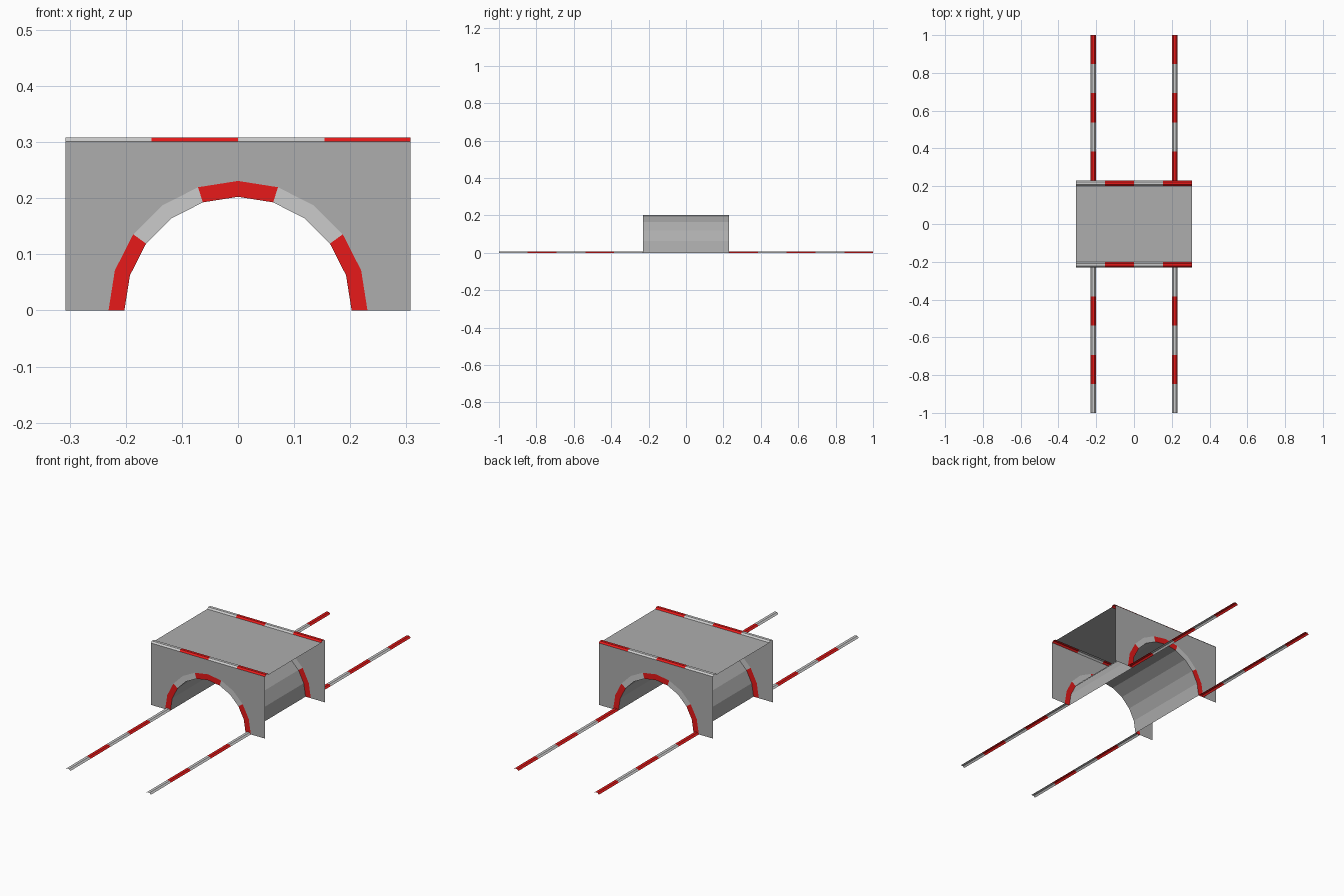
import bpy
from math import sin, cos, pi

if "Cube" in bpy.data.objects:
    bpy.data.objects.remove(bpy.data.objects["Cube"])

U = 2 / 13                 # length of one kerb stripe
END = 1.5 * U              # half depth of the bridge
HALF = 2 * U               # half width of the bridge
R_OUT, R_IN = 1.5 * U, 0.2025
DECK = 0.301
WIDTH = R_OUT - R_IN
# low trapezoid kerb section: (offset across, height)
KERB = [(0, 0), (0.0075, 0.0075), (WIDTH - 0.0075, 0.0075), (WIDTH, 0)]


def material(name, colour):
    m = bpy.data.materials.new(name)
    m.diffuse_color = (*colour, 1)
    m.use_nodes = True
    m.node_tree.nodes["Principled BSDF"].inputs["Base Color"].default_value = m.diffuse_color
    return m


RED = material("kerb_red", (0.8, 0.01, 0.01))
PALE = material("kerb_pale_grey", (0.62, 0.62, 0.62))
CONCRETE = material("concrete", (0.42, 0.42, 0.42))


def build(name, verts, faces, mats, indices=None):
    me = bpy.data.meshes.new(name)
    me.from_pydata(verts, [], faces)
    for m in mats:
        me.materials.append(m)
    if indices:
        me.polygons.foreach_set("material_index", indices)
    me.update()
    ob = bpy.data.objects.new(name, me)
    bpy.context.collection.objects.link(ob)
    return ob


def loft(name, rows, mats, pick=lambda k: 0):
    """Skin consecutive rows of points; pick(k) gives the material of span k."""
    n = len(rows[0])
    verts = [p for row in rows for p in row]
    faces, idx = [], []
    for k in range(len(rows) - 1):
        for i in range(n - 1):
            a = k * n + i
            faces.append((a, a + 1, a + n + 1, a + n))
            idx.append(pick(k))
    return build(name, verts, faces, mats, idx)


def arc(r, y):
    return [(r * cos(k * pi / 10), y, r * sin(k * pi / 10)) for k in range(11)]


STRIPES = [PALE, RED]

for side, s in (("front", -1), ("back", 1)):
    y = s * END
    # end wall with the arch opening
    wall = [(HALF, y, 0), (HALF, y, DECK), (-HALF, y, DECK), (-HALF, y, 0)]
    wall += arc(R_OUT, y)[::-1]
    order = list(range(len(wall)))
    build(side + "_wall", wall, [order if s < 0 else order[::-1]], [CONCRETE])

    # striped arch ring, two facets per stripe
    rows = [pair[::-s] for pair in zip(arc(R_IN, y), arc(R_OUT, y))]
    loft(side + "_arch_ring", rows, STRIPES, lambda k: 1 - (k // 2) % 2)

    # striped kerb along the top edge
    y0 = -END if s < 0 else END - WIDTH
    rows = [[(-HALF + k * U, y0 + d, DECK + h) for d, h in reversed(KERB)]
            for k in range(5)]
    loft(side + "_top_kerb", rows, STRIPES, lambda k: k % 2)

    # striped ground kerbs on both sides of the road
    start = -1 if s < 0 else END
    first = 0 if s < 0 else 1
    for hand, x0 in (("left", -R_OUT), ("right", R_IN)):
        rows = [[(x0 + d, start + k * U, h) for d, h in KERB] for k in range(6)]
        loft(f"{side}_{hand}_road_kerb", rows, STRIPES,
             lambda k: (k + first) % 2)

# tunnel lining
loft("tunnel_lining", list(zip(arc(R_IN, END), arc(R_IN, -END))), [CONCRETE])

# bridge deck between the top kerbs
d = END - WIDTH
build("deck", [(-HALF, -d, DECK), (HALF, -d, DECK), (HALF, d, DECK), (-HALF, d, DECK)],
      [(0, 1, 2, 3)], [CONCRETE])
